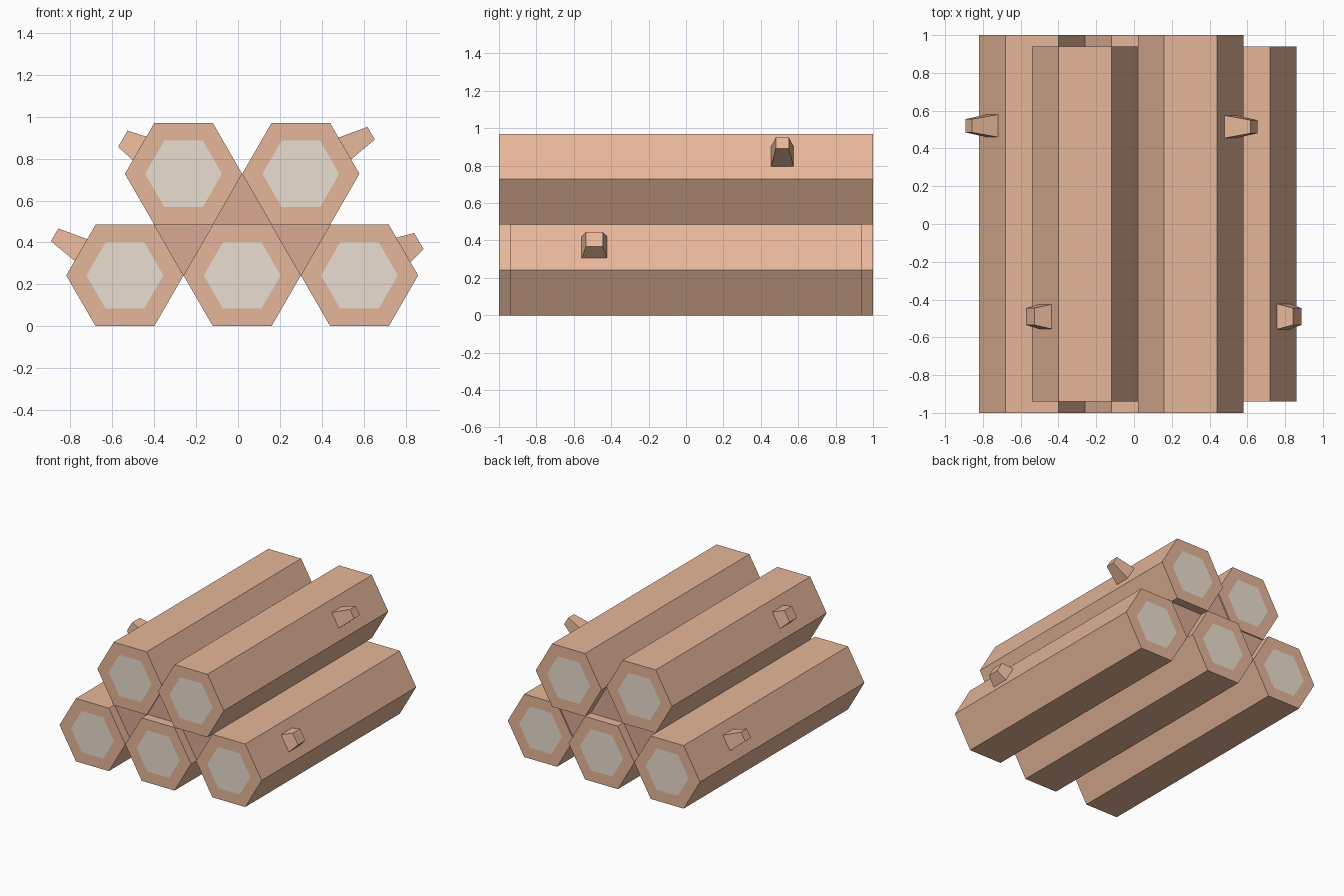
import bpy, bmesh, math
from mathutils import Vector

if "Cube" in bpy.data.objects:
    bpy.data.objects.remove(bpy.data.objects["Cube"])

R = 0.28                       # hexagon radius
H = R * math.sqrt(3) / 2       # half height of a log
CX = 0.02                      # middle of the stack


def material(name, color):
    m = bpy.data.materials.new(name)
    m.diffuse_color = (*color, 1)
    m.use_nodes = True
    m.node_tree.nodes["Principled BSDF"].inputs["Base Color"].default_value = m.diffuse_color
    return m


bark = material("bark", (0.79, 0.47, 0.32))
cut_wood = material("cut_wood", (0.83, 0.73, 0.63))
core_wood = material("core_wood", (0.69, 0.40, 0.29))


def finish(name, bm, mats):
    bmesh.ops.recalc_face_normals(bm, faces=bm.faces)
    mesh = bpy.data.meshes.new(name)
    bm.to_mesh(mesh)
    bm.free()
    for m in mats:
        mesh.materials.append(m)
    ob = bpy.data.objects.new(name, mesh)
    bpy.context.collection.objects.link(ob)
    return ob


def loft(name, rings, mats, cap_slot=0):
    """Skin a list of point rings and close both ends."""
    bm = bmesh.new()
    loops = [[bm.verts.new(p) for p in ring] for ring in rings]
    n = len(loops[0])
    for a, b in zip(loops, loops[1:]):
        for i in range(n):
            j = (i + 1) % n
            bm.faces.new((a[i], a[j], b[j], b[i]))
    for end in (loops[0], loops[-1]):
        bm.faces.new(end).material_index = cap_slot
    return finish(name, bm, mats)


def hexagon(x, y, z, r):
    return [(x + r * math.cos(i * math.pi / 3), y, z + r * math.sin(i * math.pi / 3))
            for i in range(6)]


# Hexagonal logs with a pale inset cut at each end
def log(name, x, z, half):
    inner = R * 0.655
    loft(name, [hexagon(x, -half, z, inner), hexagon(x, -half, z, R),
                hexagon(x, half, z, R), hexagon(x, half, z, inner)],
         [bark, cut_wood], cap_slot=1)


# Tapered branch stub standing on the upper slanted face of a log
def stub(name, x, z, side, y, height, base, tip):
    c, s = math.cos(math.pi / 6), math.sin(math.pi / 6)
    normal = Vector((side * c, 0, s))
    across = Vector((-side * s, 0, c))
    along = Vector((0, 1, 0))
    foot = Vector((x, y, z)) + normal * H
    sink = 0.04
    rings = []
    for h in (-sink, height):
        w = (base + (tip - base) * h / height) / 2
        rings.append([foot + normal * h + across * (a * w) + along * (b * w)
                      for a, b in ((-1, -1), (1, -1), (1, 1), (-1, 1))])
    loft(name, rings, [bark])


low, high = H, 3 * H
log("bottom_left_log", CX - 2 * R, low, 1.0)
log("bottom_middle_log", CX, low, 1.0)
log("bottom_right_log", CX + 2 * R, low, 0.94)
log("top_left_log", CX - R, high, 0.94)
log("top_right_log", CX + R, high, 1.0)

stub("bottom_left_stub", CX - 2 * R, low, -1, 0.52, 0.145, 0.12, 0.07)
stub("bottom_right_stub", CX + 2 * R, low, 1, -0.49, 0.085, 0.135, 0.09)
stub("top_left_stub", CX - R, high, -1, -0.49, 0.092, 0.13, 0.09)
stub("top_right_stub", CX + R, high, 1, 0.515, 0.145, 0.12, 0.07)

# Core that closes the triangular gaps between the logs
profile = [(-2 * R, low), (2 * R, low), (R, high), (-R, high)]
loft("gap_filler", [[(CX + x, y, z) for x, z in profile] for y in (-0.93, 0.93)], [core_wood])
